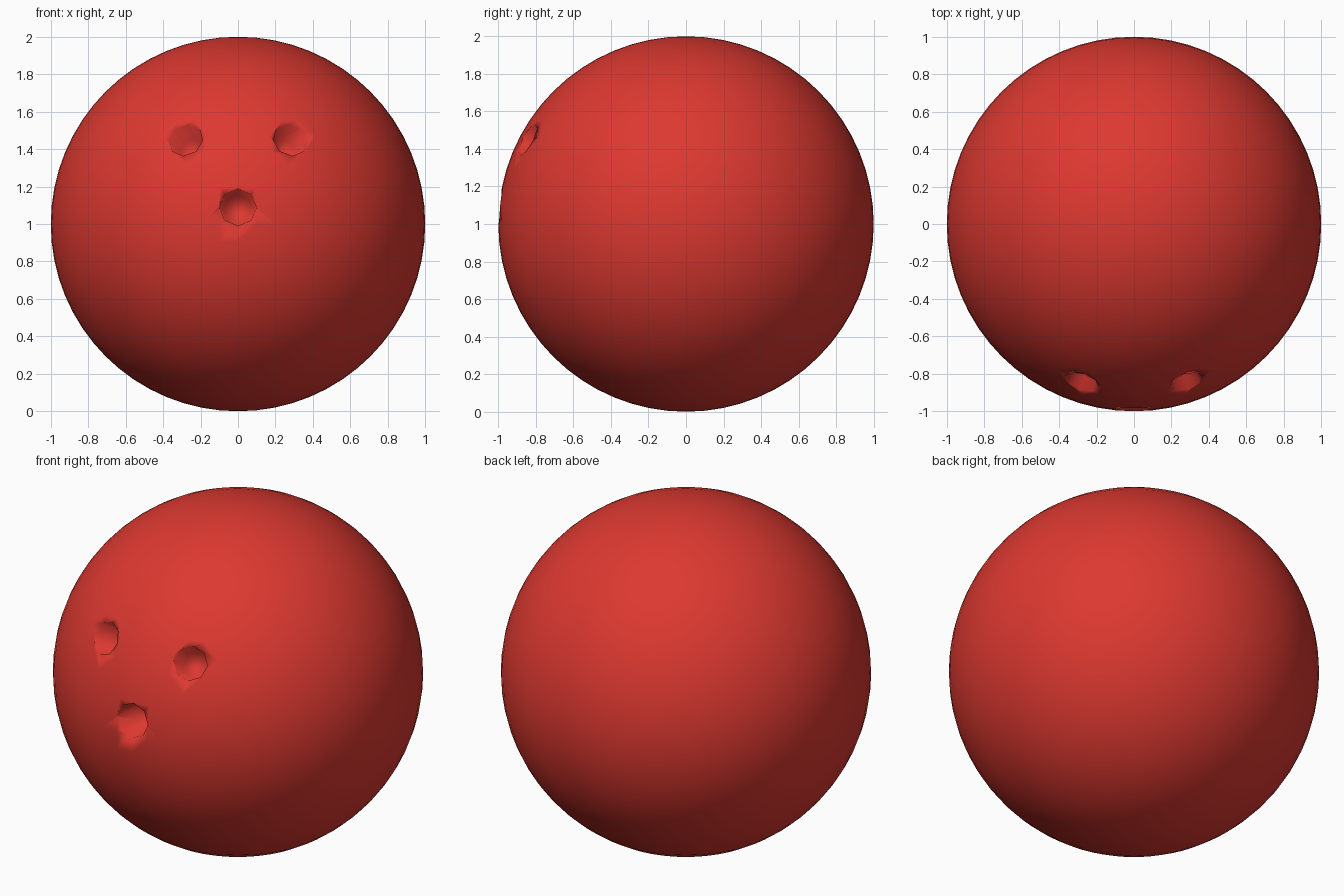
import bpy
from mathutils import Vector

cube = bpy.data.objects.get("Cube")
if cube:
    bpy.data.objects.remove(cube, do_unlink=True)

# Glossy red shell colour
red = bpy.data.materials.new("red")
red.use_nodes = True
color = (0.72, 0.04, 0.03, 1)
red.diffuse_color = color
red.node_tree.nodes["Principled BSDF"].inputs["Base Color"].default_value = color

# Ball
center = Vector((0, 0, 1))
bpy.ops.mesh.primitive_uv_sphere_add(segments=64, ring_count=32, radius=1, location=center)
ball = bpy.context.object
ball.name = "ball"
ball.data.materials.append(red)


def drill(name, x, z, radius, depth):
    """Cut a tapered eight-sided hole pointing toward the middle of the ball."""
    rise = z - center.z
    out = Vector((x, -(1 - x * x - rise * rise) ** 0.5, rise))
    length = depth * 2
    bpy.ops.mesh.primitive_cone_add(
        vertices=8, radius1=radius * 0.8, radius2=radius * 1.2, depth=length,
        location=center + out, rotation=out.to_track_quat("Z", "Y").to_euler())
    cutter = bpy.context.object
    cutter.name = name
    cutter.data.materials.append(red)
    cutter.hide_render = True
    cut = ball.modifiers.new(name, "BOOLEAN")
    cut.operation = "DIFFERENCE"
    cut.object = cutter
    cut.solver = "EXACT"
    bpy.context.view_layer.objects.active = ball
    bpy.ops.object.modifier_apply(modifier=cut.name)
    bpy.data.objects.remove(cutter, do_unlink=True)


# Two finger holes and the thumb hole
for side, name in ((-1, "right_finger_hole"), (1, "left_finger_hole")):
    drill(name, side * 0.28, 1.45, 0.095, 0.15)
drill("thumb_hole", 0, 1.09, 0.1, 0.16)

# Soft shading that rolls over the hole rims
for face in ball.data.polygons:
    face.use_smooth = True
